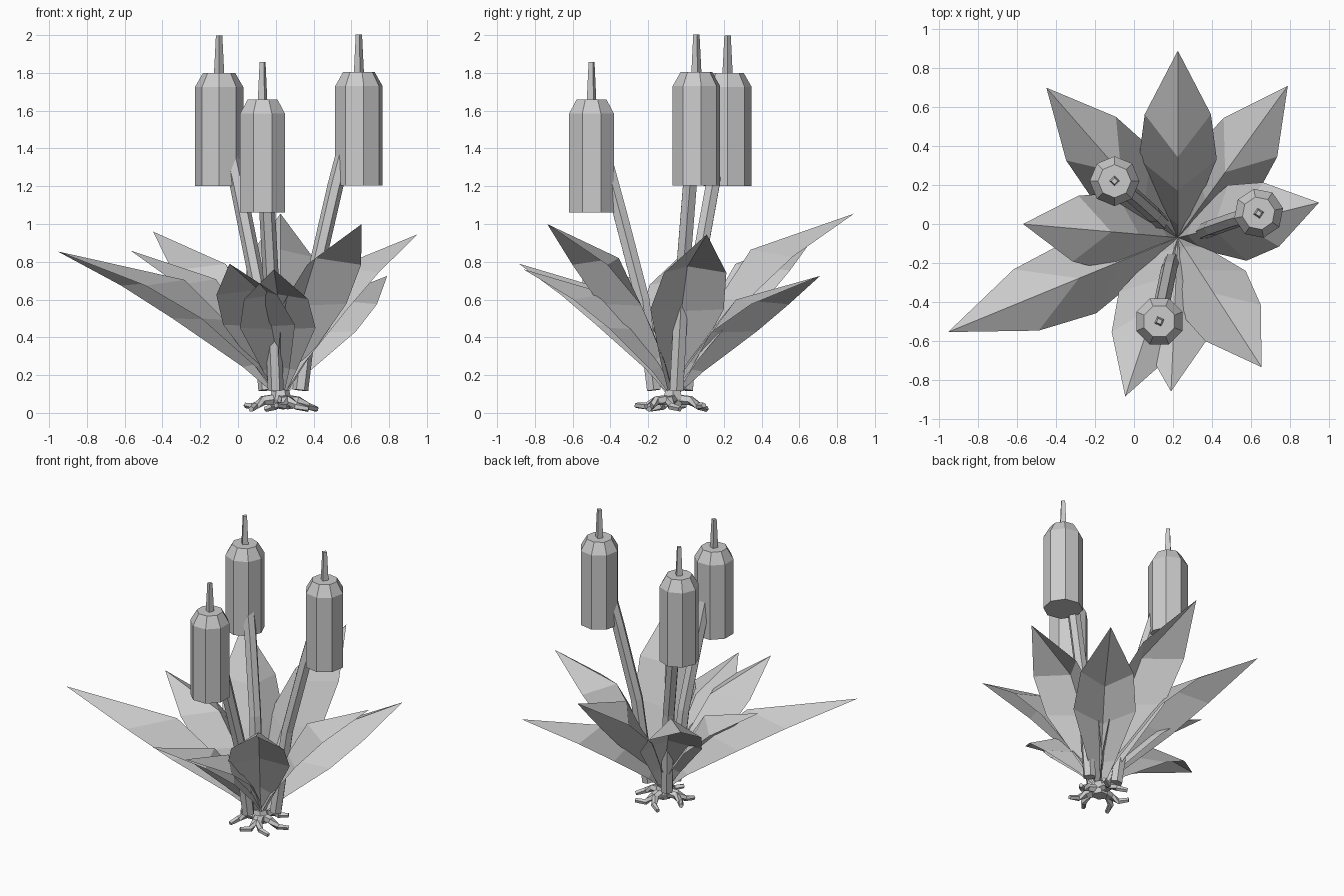
import bpy, bmesh, math
from mathutils import Vector, Matrix

cube = bpy.data.objects.get("Cube")
if cube:
    bpy.data.objects.remove(cube, do_unlink=True)

grey = bpy.data.materials.new("plain_grey")
grey.use_nodes = True
grey.diffuse_color = (0.6, 0.6, 0.6, 1)
grey.node_tree.nodes["Principled BSDF"].inputs["Base Color"].default_value = (0.6, 0.6, 0.6, 1)

CENTRE = Vector((0.225, -0.07, 0))


def finish(name, bm, closed=True):
    if closed:
        bmesh.ops.recalc_face_normals(bm, faces=bm.faces)
    mesh = bpy.data.meshes.new(name)
    bm.to_mesh(mesh)
    bm.free()
    mesh.materials.append(grey)
    obj = bpy.data.objects.new(name, mesh)
    bpy.context.collection.objects.link(obj)
    return obj


def tube(bm, points, radii, sides, turn=0.0):
    """Capped tube of flat faces through the points."""
    points = [Vector(p) for p in points]
    rings = []
    for i, p in enumerate(points):
        along = points[min(i + 1, len(points) - 1)] - points[max(i - 1, 0)]
        rot = Vector((0, 0, 1)).rotation_difference(along.normalized())
        ring = []
        for k in range(sides):
            a = turn + math.tau * k / sides
            ring.append(bm.verts.new(p + rot @ Vector((math.cos(a), math.sin(a), 0)) * radii[i]))
        rings.append(ring)
    for low, high in zip(rings, rings[1:]):
        for k in range(sides):
            n = (k + 1) % sides
            bm.faces.new((low[k], low[n], high[n], high[k]))
    bm.faces.new(rings[0][::-1])
    bm.faces.new(rings[-1])


# Flower heads: chamfered octagonal cylinder with a thin spike
def head(name, x, y, z, turn):
    bm = bmesh.new()
    tube(bm, [(x, y, z + h) for h in (0, 0.525, 0.6)], (0.128, 0.128, 0.085), 8, turn)
    tube(bm, [(x, y, z + 0.58), (x, y, z + 0.797)], (0.028, 0.017), 4, turn)
    finish(name, bm)


# Stems: bowed hexagonal rods running up into the heads
def stem(name, points):
    bm = bmesh.new()
    tube(bm, points, [0.042] * len(points), 6)
    finish(name, bm)


head("back_head", -0.10, 0.22, 1.2, 0)
head("left_head", 0.64, 0.055, 1.205, 0.2)
head("front_head", 0.13, -0.50, 1.06, math.pi / 8)
stem("back_stem", [(0.15, 0, 0.12), (0.10, 0.05, 0.7), (0, 0.14, 1.2), (-0.09, 0.21, 1.6)])
stem("left_stem", [(0.33, -0.05, 0.12), (0.40, -0.02, 0.7), (0.515, 0.02, 1.2), (0.62, 0.05, 1.6)])
stem("front_stem", [(0.20, -0.17, 0.12), (0.18, -0.23, 0.6), (0.155, -0.35, 1.06), (0.13, -0.47, 1.5)])

# Leaf rings: side reach, side rise, half width, ridge reach, ridge rise
RINGS = [(0.02, 0.0, 0.025, 0.0, 0.02), (0.14, 0.19, 0.09, 0.07, 0.22),
         (0.42, 0.53, 0.20, 0.25, 0.52), (0.66, 0.76, 0.17, 0.43, 0.80)]


def leaf(name, tip):
    """Folded leaf with a raised ridge, arching from the centre to the tip."""
    tip = Vector(tip)
    out = tip - CENTRE
    rise = out.z - 0.1
    out.z = 0
    side = Vector((-out.y, out.x, 0)).normalized()
    bm = bmesh.new()
    rows = []
    for reach, up, half, ridge_reach, ridge_up in RINGS:
        edge = CENTRE + out * reach + Vector((0, 0, 0.1 + rise * up))
        ridge = CENTRE + out * ridge_reach + Vector((0, 0, 0.1 + rise * ridge_up))
        rows.append([bm.verts.new(p) for p in (edge - side * half, ridge, edge + side * half)])
    for a, b in zip(rows, rows[1:]):
        for k in (0, 1):
            bm.faces.new((a[k], b[k], b[k + 1], a[k + 1]))
    end = bm.verts.new(tip)
    for k in (0, 1):
        bm.faces.new((rows[-1][k], end, rows[-1][k + 1]))
    finish(name, bm, closed=False)


LEAVES = {
    "back_leaf": (0.225, 0.89, 1.055),
    "back_left_leaf": (0.79, 0.71, 0.725),
    "left_leaf": (0.95, 0.11, 0.945),
    "front_left_leaf": (0.655, -0.735, 1.0),
    "front_leaf": (0.19, -0.86, 0.76),
    "front_inner_leaf": (-0.045, -0.885, 0.79),
    "front_right_leaf": (-0.955, -0.555, 0.855),
    "right_leaf": (-0.57, 0.0, 0.86),
    "back_right_leaf": (-0.45, 0.70, 0.96),
}
for leaf_name, leaf_tip in LEAVES.items():
    leaf(leaf_name, leaf_tip)

# Root crown and spreading roots
bm = bmesh.new()
tube(bm, [CENTRE + Vector((0, 0, z)) for z in (0.03, 0.07, 0.12)], (0.05, 0.06, 0.045), 6)
finish("root_crown", bm)
for i in range(7):
    bm = bmesh.new()
    spin = Matrix.Rotation(math.tau * i / 7 + 0.15, 3, "Z")
    bend = 0.03 if i % 2 else -0.03
    path = [(0.02, 0, 0.07), (0.09, bend, 0.065), (0.14, bend, 0.035), (0.195, -bend * 0.3, 0.02 + 0.02 * (i % 2))]
    tube(bm, [CENTRE + spin @ Vector(p) for p in path], (0.03, 0.025, 0.02, 0.015), 5)
    finish("root_%d" % (i + 1), bm)
